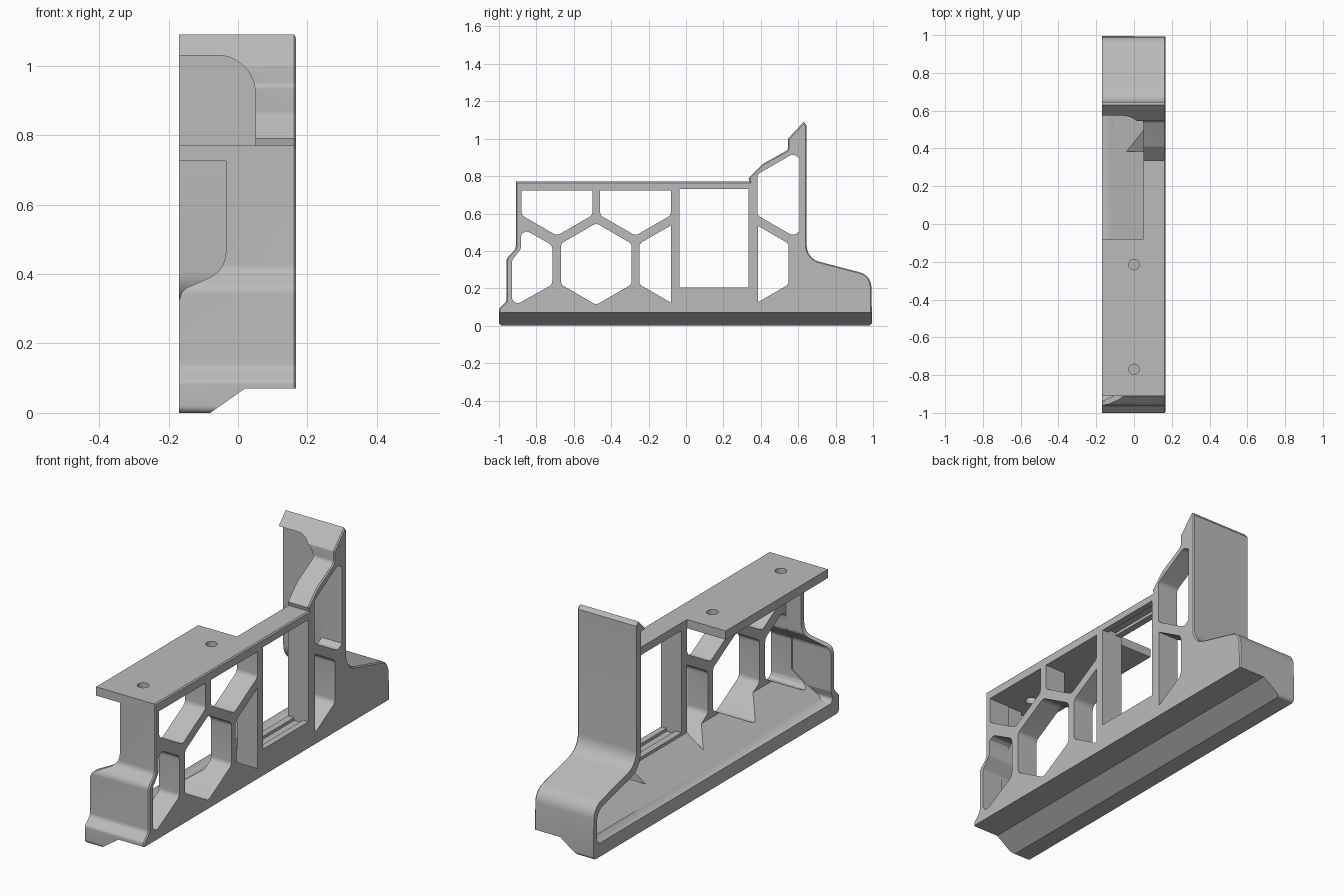
import bpy, bmesh, math
from mathutils import Vector

cube = bpy.data.objects.get("Cube")
if cube:
    bpy.data.objects.remove(cube, do_unlink=True)

LEFT, RIGHT, PLATE = -0.17, 0.167, 0.05

grey = bpy.data.materials.new("light grey")
grey.use_nodes = True
grey.diffuse_color = (0.5, 0.5, 0.5, 1)
grey.node_tree.nodes["Principled BSDF"].inputs["Base Color"].default_value = grey.diffuse_color


def rounded(points, radius=0.03, steps=5):
    """Round polygon corners; a third value on a point sets its own radius."""
    result = []
    for i, point in enumerate(points):
        p = Vector(point[:2])
        a = Vector(points[i - 1][:2]) - p
        b = Vector(points[(i + 1) % len(points)][:2]) - p
        r = point[2] if len(point) > 2 else radius
        angle = a.angle(b)
        if r == 0 or angle > math.pi - 0.02:
            result.append(p)
            continue
        t = min(r / math.tan(angle / 2), a.length * 0.48, b.length * 0.48)
        r = t * math.tan(angle / 2)
        a.normalize()
        b.normalize()
        centre = p + (a + b).normalized() * r / math.sin(angle / 2)
        start, end = p + a * t - centre, p + b * t - centre
        for k in range(steps + 1):
            direction = start.lerp(end, k / steps).normalized()
            result.append(centre + direction * r)
    return result


def clipped(points, axis, limit, keep):
    """Cut a polygon along an axis line, keeping the lower (-1) or upper (1) side."""
    result = []
    for p, q in zip(points, points[1:] + points[:1]):
        dp, dq = (p[axis] - limit) * keep, (q[axis] - limit) * keep
        if dp >= 0:
            result.append(p)
        if dp * dq < 0:
            result.append(p.lerp(q, dp / (dp - dq)))
    return result


def prism(name, points, low, high, along="x", chamfer=0):
    """Extrude a profile along an axis, optionally chamfering its far rim."""
    place = {"x": lambda p, d: (d, p[0], p[1]),
             "y": lambda p, d: (p[0], d, p[1]),
             "z": lambda p, d: (p[0], p[1], d)}[along]
    bm = bmesh.new()
    near = [bm.verts.new(place(p, low)) for p in points]
    far = [bm.verts.new(place(p, high)) for p in points]
    bm.faces.new(near)
    cap = bm.faces.new(far)
    for i in range(len(points)):
        bm.faces.new((near[i - 1], near[i], far[i], far[i - 1]))
    bmesh.ops.recalc_face_normals(bm, faces=bm.faces)
    if chamfer:
        bmesh.ops.bevel(bm, geom=list(cap.edges), offset=chamfer, segments=1,
                        affect='EDGES', profile=0.5)
    mesh = bpy.data.meshes.new(name)
    bm.to_mesh(mesh)
    bm.free()
    mesh.materials.append(grey)
    obj = bpy.data.objects.new(name, mesh)
    bpy.context.collection.objects.link(obj)
    return obj


def box(a0, b0, a1, b1):
    return [Vector(p) for p in ((a0, b0), (a1, b0), (a1, b1), (a0, b1))]


def combine(target, tool, operation='DIFFERENCE'):
    mod = target.modifiers.new("join", 'BOOLEAN')
    mod.operation, mod.object, mod.solver = operation, tool, 'EXACT'
    bpy.context.view_layer.objects.active = target
    bpy.ops.object.modifier_apply(modifier=mod.name)
    bpy.data.objects.remove(tool, do_unlink=True)


# Outer side silhouette: front bump, shelf level, tower and foot
outline = [(-1, 0, 0.02), (-1, 0.09, 0.02), (-0.96, 0.13), (-0.96, 0.36, 0.04),
           (-0.91, 0.41, 0.04), (-0.91, 0.77, 0), (0.34, 0.77, 0), (0.335, 0.79, 0),
           (0.41, 0.865), (0.545, 0.94, 0.02), (0.545, 1.0, 0.01), (0.63, 1.09, 0),
           (0.645, 1.07, 0), (0.645, 0.36, 0.09), (0.99, 0.27, 0.08), (0.995, 0, 0.02)]
frame = prism("bracket_frame", rounded(outline), LEFT, RIGHT, chamfer=0.006)

# Hollow interior, open on one side
hollow = [(-0.955, 0.07), (-0.935, 0.13), (-0.935, 0.35), (-0.885, 0.41),
          (-0.885, 0.725, 0), (-0.08, 0.725, 0), (-0.08, 0.86, 0), (0.61, 0.86, 0),
          (0.61, 0.33, 0.1), (0.965, 0.24, 0.06), (0.965, 0.07)]
combine(frame, prism("hollow", rounded(hollow), -0.3, PLATE))

# Rounded top of the tower recess
arch = [(-0.3, 0.8, 0), (PLATE, 0.8, 0), (PLATE, 1.03, 0.18), (-0.3, 1.03, 0)]
combine(frame, prism("tower_recess", rounded(arch, steps=14), -0.08, 0.61, "y"))

# Sloping floor inside the hollow
floor = [(LEFT, 0.05), (LEFT, 0.07), (-0.11, 0.075), (PLATE, 0.19), (0.08, 0.19), (0.08, 0.05)]
combine(frame, prism("floor", floor, -0.945, 0.975, "y"), 'UNION')

# Honeycomb windows
HALF, PITCH, LOW, HIGH = 0.189, 0.42, 0.33, 0.7


def cell(column, z):
    y = -0.48 + column * PITCH
    side = HALF / math.cos(math.pi / 6)
    return rounded([(y + side * math.sin(k * math.pi / 3),
                     z + side * math.cos(k * math.pi / 3)) for k in range(6)])


shelf_cells = [clipped(cell(c, HIGH), 1, 0.723, -1) for c in (-0.5, 0.5)]
windows = [
    cell(0, LOW),
    clipped(cell(1, LOW), 0, -0.08, -1),
    clipped(cell(2, LOW), 0, 0.385, 1),
    clipped(cell(2.5, HIGH), 0, 0.608, -1),
    clipped(shelf_cells[0], 0, -0.88, 1),
    clipped(shelf_cells[1], 0, -0.08, -1),
    rounded([(-0.715, 0.43), (-0.715, 0.22), (-0.93, 0.1), (-0.93, 0.35),
             (-0.883, 0.41), (-0.883, 0.525)]),
]
for points in windows:
    combine(frame, prism("window", points, -0.12, 0.3))

# Rectangular opening with a shallow groove in its sill and head
combine(frame, prism("opening", box(-0.035, 0.205, 0.335, 0.73), -0.02, 0.3))
combine(frame, prism("groove", box(-0.035, 0.19, 0.335, 0.745), 0.085, 0.135))

# Cutaway in the front wall beneath the shelf
cutaway = [(-0.3, 0.725, 0), (-0.035, 0.725, 0), (-0.035, 0.41, 0.08),
           (-0.16, 0.355, 0.04), (-0.18, 0.29, 0), (-0.3, 0.29, 0)]
combine(frame, prism("front_cutaway", rounded(cutaway), -1.1, -0.8, "y"))

# Stepped underside
under = [(-0.08, -0.1), (-0.08, 0), (0.02, 0.07), (0.3, 0.07), (0.3, -0.1)]
combine(frame, prism("underside", under, -1.1, 1.1, "y"))

# Screw holes through the shelf
for y in (-0.215, -0.77):
    ring = [(0.028 * math.cos(k * math.pi / 12), y + 0.028 * math.sin(k * math.pi / 12))
            for k in range(24)]
    combine(frame, prism("screw_hole", ring, 0.7, 0.8, "z"))

# Smooth the fillets, keep the edges crisp
bpy.ops.object.select_all(action='DESELECT')
frame.select_set(True)
bpy.context.view_layer.objects.active = frame
bpy.ops.object.shade_smooth_by_angle(angle=math.radians(30))
